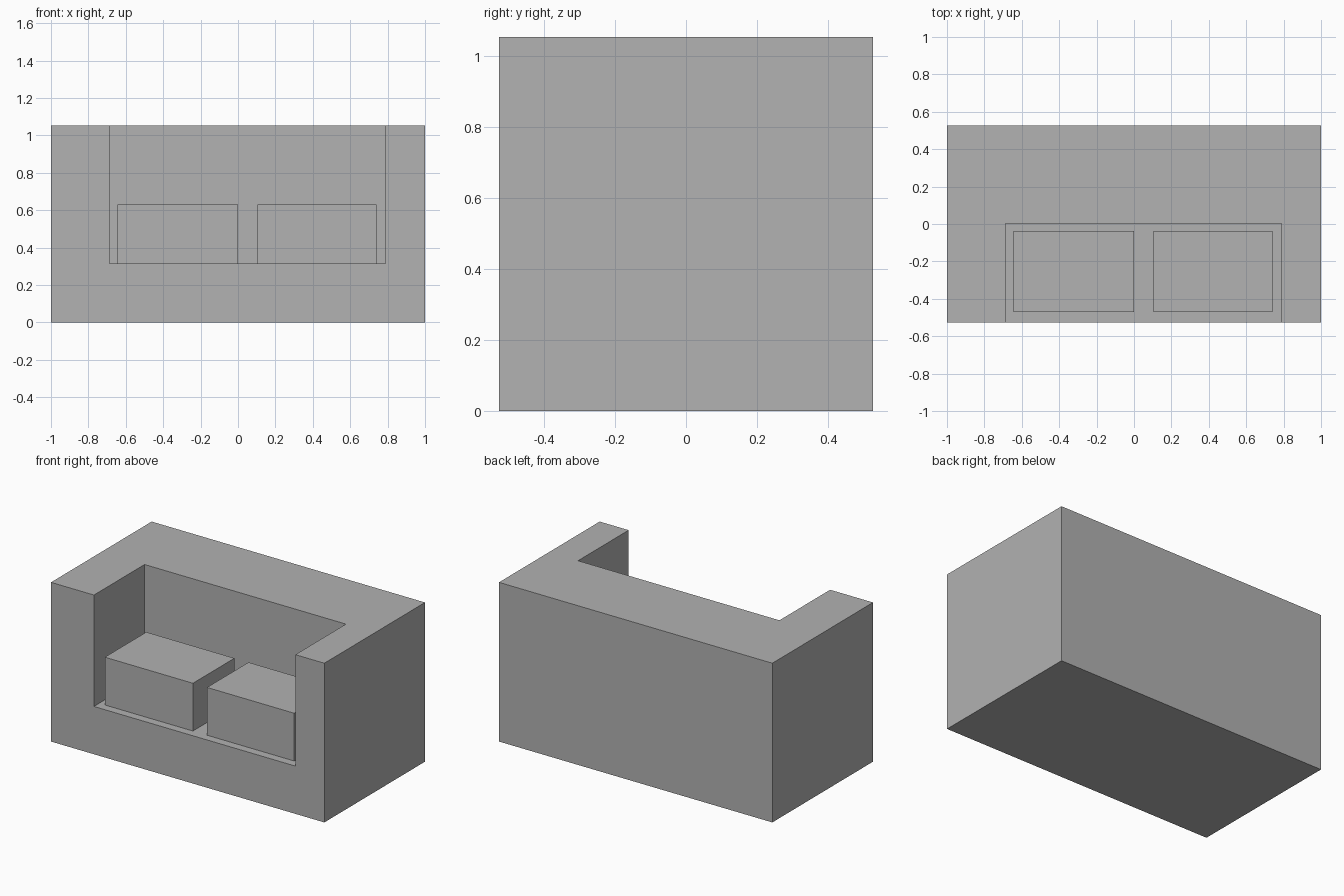
import bpy

cube = bpy.data.objects.get("Cube")
if cube:
    bpy.data.objects.remove(cube, do_unlink=True)

# One plain grey upholstery colour
GREY = (0.445, 0.445, 0.445, 1)
upholstery = bpy.data.materials.new("grey_upholstery")
upholstery.use_nodes = True
upholstery.diffuse_color = GREY
upholstery.node_tree.nodes["Principled BSDF"].inputs["Base Color"].default_value = GREY


def box(name, low, high):
    """Box spanning two opposite corners."""
    centre = [(a + b) / 2 for a, b in zip(low, high)]
    bpy.ops.mesh.primitive_cube_add(size=1, location=centre)
    obj = bpy.context.object
    obj.name = name
    obj.scale = [b - a for a, b in zip(low, high)]
    bpy.ops.object.transform_apply(location=False, rotation=False, scale=True)
    obj.data.materials.append(upholstery)
    return obj


HALF_DEPTH = 0.526
HEIGHT = 1.053
SEAT = 0.316

# Frame: a solid block with the seating space cut out of the front and top
frame = box("sofa_frame", (-1, -HALF_DEPTH, 0), (1, HALF_DEPTH, HEIGHT))
cutter = box("seat_cutter", (-0.686, -1, SEAT), (0.788, 0.003, 2))
cutter.hide_render = True
cut = frame.modifiers.new("seat_cut", "BOOLEAN")
cut.operation = "DIFFERENCE"
cut.solver = "EXACT"
cut.object = cutter
bpy.context.view_layer.objects.active = frame
bpy.ops.object.modifier_apply(modifier=cut.name)
bpy.data.objects.remove(cutter, do_unlink=True)

# Seat cushions
for name, x0, x1 in (("right_cushion", -0.645, 0.0), ("left_cushion", 0.103, 0.741)):
    box(name, (x0, -0.471, SEAT), (x1, -0.037, 0.632))
